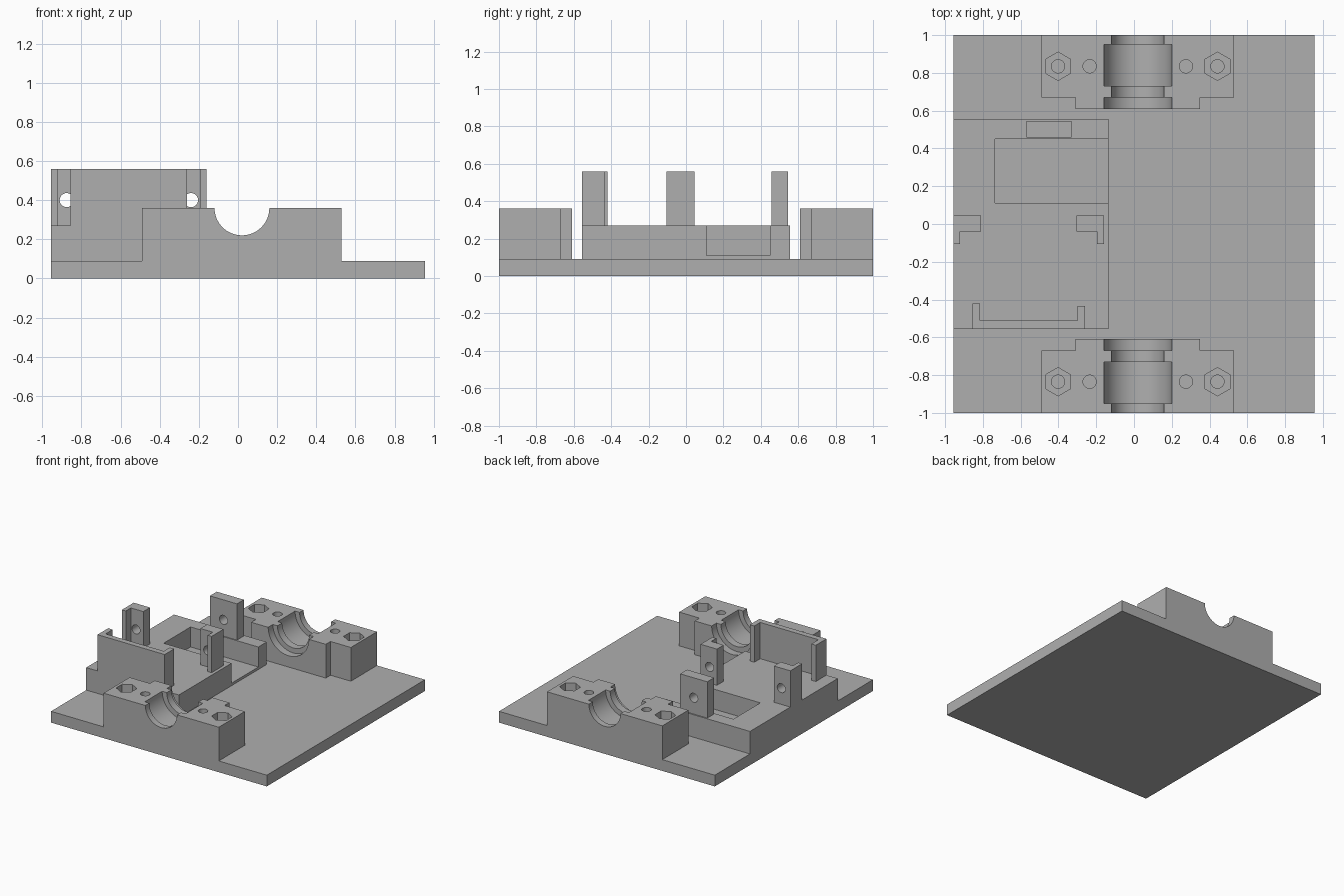
import bpy, bmesh, math
from mathutils import Matrix

if "Cube" in bpy.data.objects:
    bpy.data.objects.remove(bpy.data.objects["Cube"], do_unlink=True)

grey = bpy.data.materials.new("plain_grey")
grey.use_nodes = True
grey.diffuse_color = (0.43, 0.43, 0.43, 1)
grey.node_tree.nodes["Principled BSDF"].inputs["Base Color"].default_value = (0.43, 0.43, 0.43, 1)

PLATE_TOP, DECK_TOP, BLOCK_TOP, POST_TOP = 0.09, 0.27, 0.36, 0.56


def finish(bm, name):
    bmesh.ops.recalc_face_normals(bm, faces=bm.faces)
    mesh = bpy.data.meshes.new(name)
    bm.to_mesh(mesh)
    bm.free()
    mesh.materials.append(grey)
    obj = bpy.data.objects.new(name, mesh)
    bpy.context.collection.objects.link(obj)
    return obj


def prism(name, outline, z0, z1):
    """Plan outline extruded upwards."""
    bm = bmesh.new()
    face = bm.faces.new([bm.verts.new((x, y, z0)) for x, y in outline])
    top = bmesh.ops.extrude_face_region(bm, geom=[face])["geom"]
    bmesh.ops.translate(bm, vec=(0, 0, z1 - z0),
                        verts=[v for v in top if isinstance(v, bmesh.types.BMVert)])
    return finish(bm, name)


def box(name, x0, x1, y0, y1, z0, z1):
    return prism(name, [(x0, y0), (x1, y0), (x1, y1), (x0, y1)], z0, z1)


def rod(name, centre, radius, length, axis="Z", sides=32):
    bm = bmesh.new()
    bmesh.ops.create_cone(bm, cap_ends=True, segments=sides, radius1=radius,
                          radius2=radius, depth=length)
    turn = Matrix.Rotation(math.pi / 2, 4, "X") if axis == "Y" else Matrix()
    bm.transform(Matrix.Translation(centre) @ turn)
    return finish(bm, name)


def cut(obj, *cutters):
    """Subtract the cutters, then discard them."""
    bpy.context.view_layer.objects.active = obj
    for cutter in cutters:
        cutter.hide_render = True
        mod = obj.modifiers.new("cut", "BOOLEAN")
        mod.operation, mod.solver, mod.object = "DIFFERENCE", "EXACT", cutter
        bpy.ops.object.modifier_apply(modifier=mod.name)
        bpy.data.objects.remove(cutter, do_unlink=True)
    bpy.ops.object.select_all(action="DESELECT")
    obj.select_set(True)
    bpy.ops.object.shade_smooth_by_angle(angle=math.radians(30))


# Base plate
box("base_plate", -0.955, 0.955, -1, 1, 0, PLATE_TOP)

# Shaft bearing blocks at both ends: stepped groove, bolt bores and nut pockets
MID = 0.02


def bearing_block(name, side):
    plan = [(-0.51, 1), (0.51, 1), (0.51, 0.67), (0.33, 0.67),
            (0.33, 0.61), (-0.33, 0.61), (-0.33, 0.67), (-0.51, 0.67)]
    block = prism(name, [(MID + x, side * y) for x, y in plan], PLATE_TOP, BLOCK_TOP)
    cutters = []
    for radius, y0, y1 in ((0.14, 0.5, 1.1), (0.18, 0.73, 0.95), (0.18, 0.5, 0.67)):
        cutters.append(rod("groove_cutter", (MID, side * (y0 + y1) / 2, BLOCK_TOP),
                           radius, y1 - y0, "Y", 64))
    for x in (-0.422, -0.255, 0.255, 0.422):
        spot = (MID + x, side * 0.835, BLOCK_TOP)
        cutters.append(rod("bore_cutter", spot, 0.035, 0.5))
        if abs(x) > 0.3:
            cutters.append(rod("nut_cutter", spot, 0.075, 0.14, sides=6))
    cut(block, *cutters)


bearing_block("front_bearing_block", -1)
bearing_block("back_bearing_block", 1)

# Raised deck with a pocket open towards the middle of the plate
deck = box("raised_deck", -0.955, -0.135, -0.555, 0.555, PLATE_TOP, DECK_TOP)
cut(deck, box("pocket_cutter", -0.735, 0, 0.11, 0.45, 0.11, 0.5))

# U-shaped retaining wall at the front of the deck
prism("retaining_wall", [(-0.855, -0.555), (-0.26, -0.555), (-0.26, -0.435), (-0.3, -0.435),
                         (-0.3, -0.51), (-0.815, -0.51), (-0.815, -0.42), (-0.855, -0.42)],
      DECK_TOP, POST_TOP)


# Drilled mounting posts
def post_hole(post, x, y):
    cut(post, rod("hole_cutter", (x, y, 0.4), 0.036, 0.4, "Y"))


right_post = prism("right_post", [(-0.955, 0.045), (-0.81, 0.045), (-0.81, -0.04),
                                  (-0.92, -0.04), (-0.92, -0.105), (-0.955, -0.105)],
                   DECK_TOP, POST_TOP)
post_hole(right_post, -0.875, 0)
middle_post = prism("middle_post", [(-0.305, 0.045), (-0.16, 0.045), (-0.16, -0.105),
                                    (-0.195, -0.105), (-0.195, -0.04), (-0.305, -0.04)],
                    DECK_TOP, POST_TOP)
post_hole(middle_post, -0.24, 0)
back_post = box("back_post", -0.57, -0.33, 0.458, 0.545, DECK_TOP, POST_TOP)
post_hole(back_post, -0.45, 0.5)
